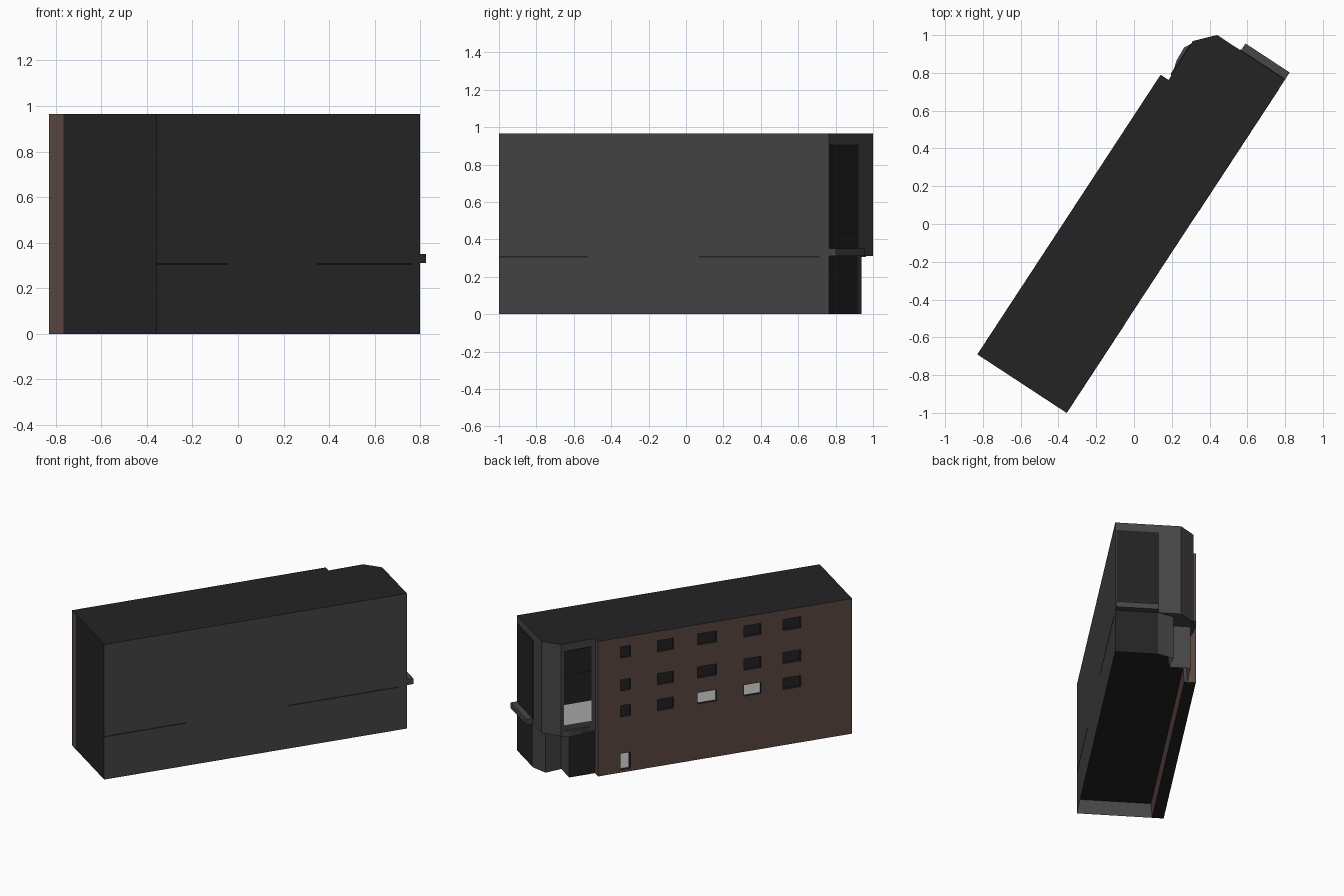
import bpy, bmesh, math
from mathutils import Matrix, Vector

if "Cube" in bpy.data.objects:
    bpy.data.objects.remove(bpy.data.objects["Cube"])

# The block is built with its length along x and depth along y, then turned into place
PLACE = Matrix.Translation((-0.357, -1, 0)) @ Matrix.Rotation(math.atan2(1.765, 1.157), 4, 'Z')
TOP = 0.965
FLOOR = 0.31


def material(name, rgb):
    m = bpy.data.materials.new(name)
    lin = [((c / 255 + 0.055) / 1.055) ** 2.4 for c in rgb] + [1]
    m.diffuse_color = lin
    m.use_nodes = True
    bsdf = next(n for n in m.node_tree.nodes if n.type == 'BSDF_PRINCIPLED')
    bsdf.inputs["Base Color"].default_value = lin
    bsdf.inputs["Roughness"].default_value = 0.9
    return m


GREY = material("grey_render", (70, 70, 70))
DARK = material("dark_roofing", (35, 35, 35))
BRICK = material("brown_brick", (92, 72, 66))
GLASS = material("dark_glass", (34, 34, 34))
WHITE = material("white_panel", (250, 250, 250))


def add(name, bm, mats, rule=None):
    bmesh.ops.recalc_face_normals(bm, faces=bm.faces)
    bm.normal_update()
    if rule:
        for f in bm.faces:
            f.material_index = rule(f.normal, f.calc_center_median())
    mesh = bpy.data.meshes.new(name)
    bm.to_mesh(mesh)
    bm.free()
    for m in mats:
        mesh.materials.append(m)
    ob = bpy.data.objects.new(name, mesh)
    bpy.context.collection.objects.link(ob)
    ob.matrix_world = PLACE
    return ob


def prism(outline, z0, z1):
    bm = bmesh.new()
    base = bm.faces.new([bm.verts.new((x, y, z0)) for x, y in outline])
    new = bmesh.ops.extrude_face_region(bm, geom=[base], use_keep_orig=True)
    verts = [g for g in new["geom"] if isinstance(g, bmesh.types.BMVert)]
    bmesh.ops.translate(bm, verts=verts, vec=(0, 0, z1 - z0))
    bmesh.ops.recalc_face_normals(bm, faces=bm.faces)
    return bm


def box(bm, x0, x1, y0, y1, z0, z1):
    scale = Matrix.Diagonal((x1 - x0, y1 - y0, z1 - z0, 1))
    mid = Vector((x0 + x1, y0 + y1, z0 + z1)) / 2
    bmesh.ops.create_cube(bm, size=1, matrix=Matrix.Translation(mid) @ scale)


def boxes(name, mat, *dims):
    bm = bmesh.new()
    for d in dims:
        box(bm, *d)
    return add(name, bm, [mat])


# Upper floors with the chamfered corner
upper = [(0, 0), (2.11, 0), (2.11, 0.43), (2.013, 0.52), (1.77, 0.515), (1.77, 0.49), (0, 0.49)]


def upper_rule(n, c):
    return 1 if n.z > 0.5 or n.x < -0.5 else 0


add("upper_floors", prism(upper, FLOOR, TOP), [GREY, DARK], upper_rule)

# Ground floor with the cut-away entrance corner and a hollow underside
ground = [(0, 0), (2.11, 0), (2.11, 0.28), (2.065, 0.385), (1.95, 0.37),
          (1.95, 0.51), (1.77, 0.51), (1.77, 0.49), (0, 0.49)]


def ground_rule(n, c):
    if abs(n.z) > 0.5 or n.x < -0.5:
        return 1
    if c.y > 0.4 and n.y < -0.5:
        return 2
    if n.x > 0.9 and c.x > 2.1 or n.y > 0.9 and c.y > 0.5:
        return 1
    return 0


bm = prism(ground, 0, FLOOR)
under = [f for f in bm.faces if f.normal.z < -0.5]
bmesh.ops.inset_region(bm, faces=under, thickness=0.012)
bmesh.ops.translate(bm, verts=list({v for f in under for v in f.verts}), vec=(0, 0, 0.1))
add("ground_floor", bm, [GREY, DARK, BRICK], ground_rule)

# Brick facade with cut window openings
facade = prism([(0, 0.49), (1.77, 0.49), (1.77, 0.565), (0, 0.565)], 0, TOP)
wall = add("brick_facade", facade, [BRICK, DARK], lambda n, c: int(abs(n.z) > 0.5))

columns = [(1.58, 0.07), (1.30, 0.112), (1.01, 0.132), (0.695, 0.118), (0.42, 0.125)]
rows = [0.437, 0.622, 0.858]
cuts, dark_panes, white_panes = [], [], []
for i, (x, w) in enumerate(columns):
    for j, z in enumerate(rows):
        span = (x - w / 2, x + w / 2)
        height = (z - 0.04, z + 0.04)
        cuts.append((*span, 0.54, 0.6, *height))
        lit = j == 0 and i in (2, 3)
        (white_panes if lit else dark_panes).append((*span, 0.538, 0.546, *height))
cuts.append((1.545, 1.615, 0.54, 0.6, 0.02, 0.135))

cutter = boxes("opening_cutter", DARK, *cuts)
cutter.hide_render = True
cutter.hide_viewport = True
cutter.display_type = 'WIRE'
cut = wall.modifiers.new("openings", 'BOOLEAN')
cut.operation = 'DIFFERENCE'
cut.solver = 'EXACT'
cut.object = cutter
bpy.context.view_layer.update()
cut_mesh = bpy.data.meshes.new_from_object(
    wall.evaluated_get(bpy.context.evaluated_depsgraph_get()))
wall.modifiers.clear()
wall.data = cut_mesh
bpy.data.objects.remove(cutter)

boxes("dark_windows", GLASS, *dark_panes)
boxes("white_windows", WHITE, *white_panes)
boxes("side_door", WHITE, (1.55, 1.61, 0.538, 0.546, 0.02, 0.13))

# Tall corner glazing: dark panes above a white panel
boxes("corner_glazing", GLASS,
      (1.80, 1.99, 0.515, 0.523, 0.53, 0.742), (1.80, 1.99, 0.515, 0.523, 0.748, 0.912))
boxes("corner_white_panel", WHITE, (1.80, 1.99, 0.515, 0.523, 0.385, 0.53))

# End glazing, canopies and the floor band on the long wall
boxes("end_glazing", GLASS, (2.106, 2.113, 0.008, 0.285, 0.345, 0.908))
boxes("end_canopy", GREY, (2.10, 2.155, 0, 0.28, 0.31, 0.35))
add("entrance_canopy", prism([(2.013, 0.51), (1.96, 0.54), (1.88, 0.536), (1.79, 0.51)],
                             0.305, 0.345), [GREY])
boxes("floor_band", DARK,
      (0, 0.57, -0.001, 0.004, 0.302, 0.31), (1.28, 2.05, -0.001, 0.004, 0.302, 0.31))
